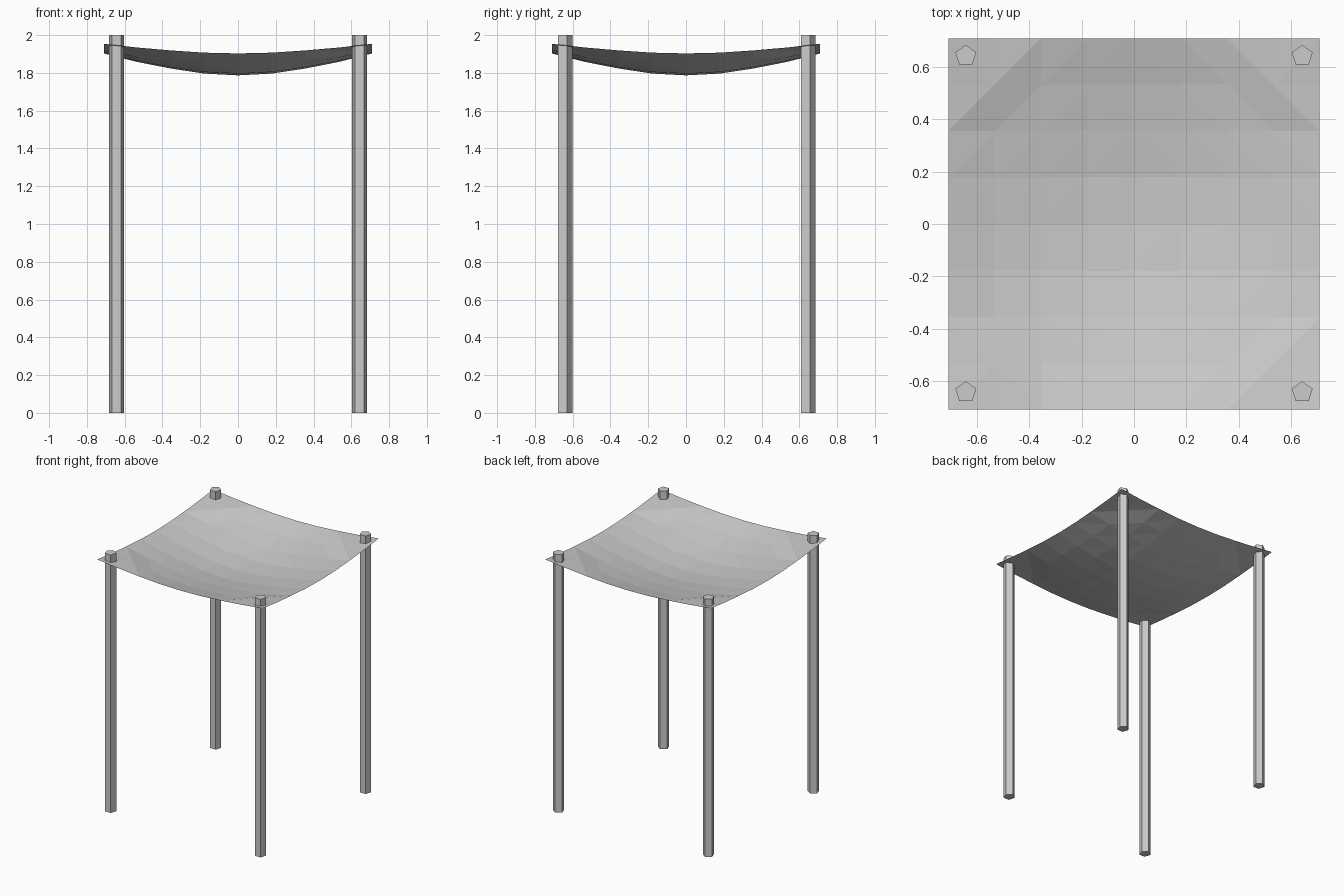
import bpy, bmesh, math

if "Cube" in bpy.data.objects:
    bpy.data.objects.remove(bpy.data.objects["Cube"])

HALF = 0.71      # half width of the cloth
POST = 0.643     # post offset from the centre
SAG = [0.0, 0.08, 0.31, 0.61, 1.0]   # rise from middle to edge


def add_object(name, bm):
    bmesh.ops.recalc_face_normals(bm, faces=bm.faces)
    mesh = bpy.data.meshes.new(name)
    bm.to_mesh(mesh)
    bm.free()
    obj = bpy.data.objects.new(name, mesh)
    bpy.context.collection.objects.link(obj)
    return obj


def cloth_height(x, y):
    i = round(abs(x) / HALF * 4)
    j = round(abs(y) / HALF * 4)
    if i == 3 and j == 3:            # stiff corner flap
        return 1.92
    a, b = SAG[i], SAG[j]
    return 1.787 + 0.116 * (a + b) - 0.065 * a * b


# Five-sided posts
for sx, xname in ((-1, "left"), (1, "right")):
    for sy, yname in ((-1, "front"), (1, "back")):
        bm = bmesh.new()
        ring = []
        for k in range(5):
            a = math.pi / 2 + k * math.tau / 5
            ring.append(bm.verts.new((sx * POST + 0.042 * math.cos(a),
                                      sy * POST + 0.042 * math.sin(a), 0)))
        base = bm.faces.new(ring)
        ext = bmesh.ops.extrude_face_region(bm, geom=[base], use_keep_orig=True)
        for v in ext["geom"]:
            if isinstance(v, bmesh.types.BMVert):
                v.co.z = 2.0
        add_object(f"{yname}_{xname}_post", bm)

# Sagging cloth canopy, corner cells split across the flap crease
bm = bmesh.new()
n = 8
grid = []
for j in range(n + 1):
    row = []
    for i in range(n + 1):
        x = HALF * (i / 4 - 1)
        y = HALF * (j / 4 - 1)
        row.append(bm.verts.new((x, y, cloth_height(x, y))))
    grid.append(row)
for j in range(n):
    for i in range(n):
        a, b = grid[j][i], grid[j][i + 1]
        c, d = grid[j + 1][i + 1], grid[j + 1][i]
        corner = i in (0, n - 1) and j in (0, n - 1)
        same = (i < 4) == (j < 4)
        # diagonals run around the centre, except in the corner cells
        if same != corner:
            bm.faces.new((a, b, d))
            bm.faces.new((b, c, d))
        else:
            bm.faces.new((a, b, c))
            bm.faces.new((a, c, d))
canopy = add_object("cloth_canopy", bm)
if canopy.data.polygons[0].normal.z < 0:
    canopy.data.flip_normals()

# Fine slits in the middle of the cloth
bm = bmesh.new()
for sx in (-1, 1):
    for y in (-0.178, 0.178):
        z = cloth_height(0, y)
        pts = [(sx * 0.05, -0.002, 0.001), (sx * 0.178, -0.002, 0.01),
               (sx * 0.178, 0.002, 0.01), (sx * 0.05, 0.002, 0.001)]
        bm.faces.new([bm.verts.new((px, y + py, z + pz + 0.002)) for px, py, pz in pts])
add_object("cloth_slits", bm)
